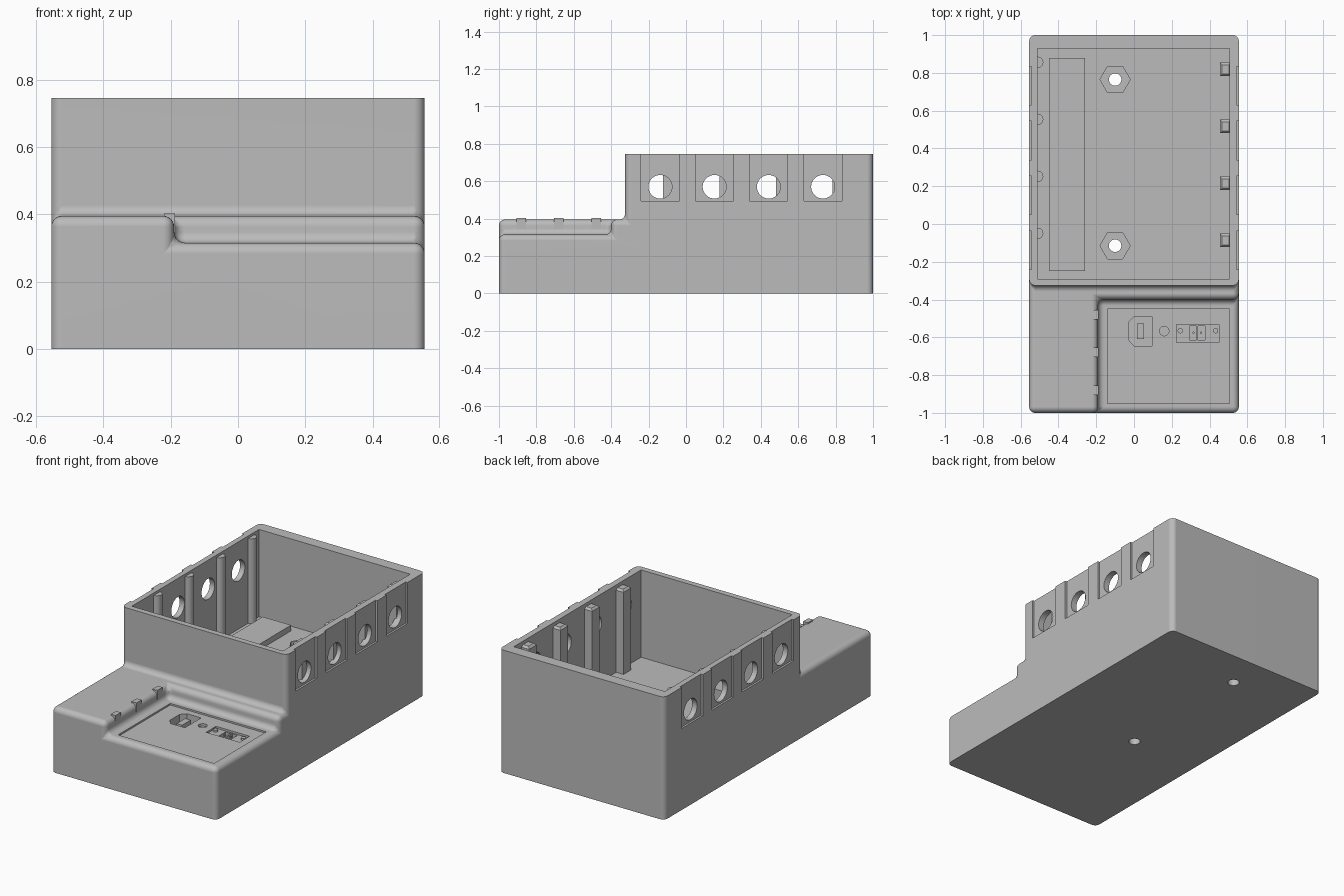
import bpy, bmesh, math
from mathutils import Matrix, Vector

old = bpy.data.objects.get("Cube")
if old:
    bpy.data.objects.remove(old, do_unlink=True)

grey = bpy.data.materials.new("light_grey_plastic")
grey.use_nodes = True
COLOUR = (0.5, 0.5, 0.5, 1)
grey.diffuse_color = COLOUR
grey.node_tree.nodes["Principled BSDF"].inputs["Base Color"].default_value = COLOUR


def finish(name, bm):
    bmesh.ops.recalc_face_normals(bm, faces=bm.faces)
    me = bpy.data.meshes.new(name)
    bm.to_mesh(me)
    bm.free()
    ob = bpy.data.objects.new(name, me)
    bpy.context.collection.objects.link(ob)
    me.materials.append(grey)
    return ob


def box(name, x, y, z, chamfer=0):
    bm = bmesh.new()
    size = Matrix.Diagonal((x[1] - x[0], y[1] - y[0], z[1] - z[0], 1))
    mid = Vector((sum(x) / 2, sum(y) / 2, sum(z) / 2))
    bmesh.ops.create_cube(bm, size=1, matrix=Matrix.Translation(mid) @ size)
    if chamfer:
        edges = [e for e in bm.edges if all(v.co.z > mid.z for v in e.verts)]
        bmesh.ops.bevel(bm, geom=edges, offset=chamfer, segments=1,
                        affect='EDGES', profile=0.5)
    return finish(name, bm)


def rod(name, centre, radius, length, sides=32, axis='Z'):
    bm = bmesh.new()
    turn = Matrix.Rotation(math.pi / 2, 4, 'Y' if axis == 'X' else 'Z')
    bmesh.ops.create_cone(bm, cap_ends=True, segments=sides, radius1=radius,
                          radius2=radius, depth=length,
                          matrix=Matrix.Translation(centre) @ turn)
    return finish(name, bm)


def prism(name, points, push):
    bm = bmesh.new()
    face = bm.faces.new([bm.verts.new(p) for p in points])
    new = bmesh.ops.extrude_face_region(bm, geom=[face])["geom"]
    bmesh.ops.translate(bm, vec=push,
                        verts=[g for g in new if isinstance(g, bmesh.types.BMVert)])
    return finish(name, bm)


def activate(ob):
    bpy.ops.object.select_all(action='DESELECT')
    bpy.context.view_layer.objects.active = ob
    ob.select_set(True)


def cut(ob, cutter):
    mod = ob.modifiers.new("cut", 'BOOLEAN')
    mod.operation = 'DIFFERENCE'
    mod.solver = 'EXACT'
    mod.object = cutter
    activate(ob)
    bpy.ops.object.modifier_apply(modifier=mod.name)
    bpy.data.objects.remove(cutter, do_unlink=True)


W, TOP, STEP, PANEL, FLOOR = 0.555, 0.745, 0.395, 0.315, 0.215

# Stepped housing with a sunken front panel
side = [(-1, 0), (1, 0), (1, TOP), (-0.325, TOP), (-0.325, STEP), (-1, STEP)]
body = prism("housing", [(-W, y, z) for y, z in side], (2 * W, 0, 0))
cut(body, box("panel_cutter", (-0.19, 1), (-1.5, -0.4), (PANEL, 0.6)))

# Round every edge except the base outline and the open rim
bm = bmesh.new()
bm.from_mesh(body.data)
bmesh.ops.remove_doubles(bm, verts=bm.verts, dist=0.0001)
bmesh.ops.dissolve_limit(bm, angle_limit=0.01, verts=bm.verts, edges=bm.edges)


def on_level(edge, level):
    return all(abs(v.co.z - level) < 0.001 for v in edge.verts)


edges = [e for e in bm.edges if not on_level(e, 0) and not on_level(e, TOP)
         and e.calc_face_angle(0) > 0.5]
bmesh.ops.bevel(bm, geom=edges, offset=0.032, segments=6, affect='EDGES',
                profile=0.5, clamp_overlap=True)
bm.to_mesh(body.data)
bm.free()

# Main compartment
cut(body, box("cavity_cutter", (-0.51, 0.505), (-0.29, 0.93), (FLOOR, 1)))

# Side ports with shallow outer pads
for i in range(4):
    y = -0.138 + 0.29 * i
    for s in (-1, 1):
        xs = sorted((s * (W - 0.012), s * 0.7))
        cut(body, box("pad_cutter", xs, (y - 0.102, y + 0.102), (0.495, 1)))
    cut(body, rod("port_cutter", (0, y, 0.57), 0.063, 2, axis='X'))

# Hexagonal nut pockets and screw holes in the floor
for y in (-0.115, 0.765):
    cut(body, rod("nut_cutter", (-0.1, y, FLOOR), 0.08, 0.16, 6))
    cut(body, rod("screw_cutter", (-0.1, y, 0.1), 0.033, 0.6))

# Front panel inset and connector openings
cut(body, box("inset_cutter", (-0.14, 0.505), (-0.95, -0.45), (PANEL - 0.01, PANEL + 0.02)))
deck = PANEL - 0.01
inlet = [(0.095, -0.645), (0.095, -0.49), (0, -0.49), (-0.028, -0.52),
         (-0.028, -0.615), (0, -0.645)]
cut(body, prism("inlet_cutter", [(x, y, deck - 0.06) for x, y in inlet], (0, 0, 0.09)))
cut(body, rod("button_cutter", (0.16, -0.567, deck), 0.025, 0.03))
cut(body, box("plate_cutter", (0.225, 0.45), (-0.627, -0.532), (deck - 0.012, deck + 0.02)))
cut(body, box("socket_cutter", (0.295, 0.375), (-0.615, -0.54), (deck - 0.05, deck + 0.02)))

activate(body)
bpy.ops.object.shade_smooth_by_angle(angle=math.radians(30))
normals = body.modifiers.new("even_normals", 'WEIGHTED_NORMAL')
normals.keep_sharp = True

# Connector details
box("inlet_core", (0.015, 0.052), (-0.61, -0.527), (deck - 0.07, deck - 0.01))
box("socket_divider", (0.33, 0.34), (-0.615, -0.54), (deck - 0.06, deck - 0.008))
for n, x in enumerate((0.315, 0.355)):
    rod(f"socket_pin_{n + 1}", (x, -0.575, deck - 0.035), 0.006, 0.05, 12)
for n, x in enumerate((0.245, 0.432)):
    rod(f"plate_screw_{n + 1}", (x, -0.565, deck - 0.01), 0.014, 0.02, 20)

# Latch hooks along the panel edge
for n, y in enumerate((-0.88, -0.68, -0.48)):
    box(f"latch_hook_{n + 1}", (-0.22, -0.188), (y - 0.025, y + 0.025), (0.345, 0.402))

# Raised pad on the compartment floor
box("floor_block", (-0.45, -0.26), (-0.25, 0.88), (FLOOR - 0.02, 0.25))

# Inner ribs: round on one wall, square on the other
for i in range(4):
    ridge = rod(f"round_rib_{i + 1}", (-0.51, -0.05 + 0.302 * i, 0.465), 0.03, 0.53, 24)
    activate(ridge)
    bpy.ops.object.shade_smooth_by_angle(angle=math.radians(30))
    y = -0.087 + 0.302 * i
    box(f"square_rib_{i + 1}", (0.455, 0.515), (y - 0.036, y + 0.036),
        (FLOOR - 0.01, 0.725), 0.012)
